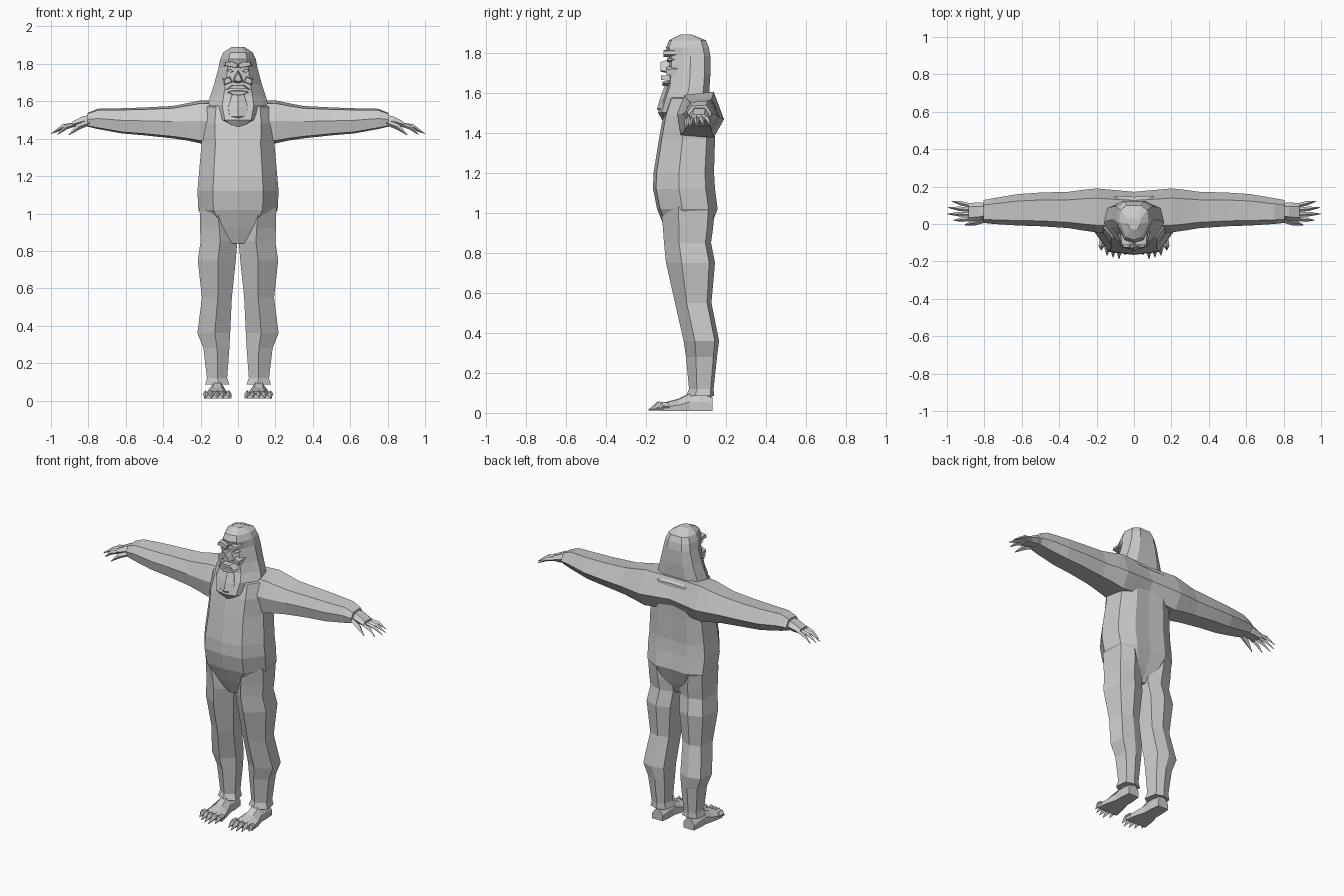
import bpy, bmesh
from mathutils import Vector

fur = bpy.data.materials.new("grey_fur")
fur.diffuse_color = (0.6, 0.6, 0.6, 1)


def finish(name, bm):
    bmesh.ops.recalc_face_normals(bm, faces=bm.faces)
    me = bpy.data.meshes.new(name)
    bm.to_mesh(me)
    bm.free()
    me.materials.append(fur)
    ob = bpy.data.objects.new(name, me)
    bpy.context.collection.objects.link(ob)
    return ob


def loft(name, rings, side=1):
    """Skin a list of point rings, capped at both ends; side=-1 mirrors in x."""
    bm = bmesh.new()
    vs = [[bm.verts.new((p[0] * side, p[1], p[2])) for p in r] for r in rings]
    n = len(rings[0])
    for a, b in zip(vs, vs[1:]):
        for i in range(n):
            j = (i + 1) % n
            bm.faces.new((a[i], a[j], b[j], b[i]))
    bm.faces.new(vs[0])
    bm.faces.new(vs[-1])
    return finish(name, bm)


def body_ring(z, rx, yf, yb, half):
    """Symmetric ring from half outline of (x fraction, depth fraction)."""
    pts = [(u * rx, yf + v * (yb - yf), z) for u, v in half]
    return pts + [(-x, y, zz) for x, y, zz in reversed(pts) if x > 1e-6]


def spike(name, base, tip, w, h, side, bend=0.012):
    """Tapered four-sided digit with one knuckle."""
    base, tip = Vector(base), Vector(tip)
    d = (tip - base).normalized()
    across = d.cross(Vector((0, 0, 1))).normalized()
    up = across.cross(d)
    rings = []
    for t, s, lift in ((0, .9, 0), (.5, 1, bend), (1, .12, 0)):
        c = base.lerp(tip, t) + up * lift
        rings.append([c + across * w * s, c + up * h * s, c - across * w * s, c - up * h * s])
    loft(name, rings, side)


# Torso
half = [(0, 0), (.62, .05), (1, .42), (.93, .85), (.5, 1), (0, .98)]
torso = [(.84, .05, -.07, .08), (.92, .14, -.105, .12), (1.02, .212, -.145, .158),
         (1.12, .217, -.165, .145), (1.2, .21, -.162, .14), (1.37, .195, -.135, .145),
         (1.48, .2, -.115, .15), (1.57, .19, -.085, .15), (1.61, .1, -.04, .11)]
loft("torso", [body_ring(*r, half) for r in torso])

# Head with hood-like mane and beard
hhalf = [(0, 0), (.52, .07), (.85, .36), (1, .52), (.9, .86), (.5, 1), (0, 1)]
head = [(1.465, .05, -.12, .05), (1.5, .135, -.14, .11), (1.58, .163, -.115, .115),
        (1.63, .148, -.095, .118), (1.69, .128, -.09, .122), (1.78, .104, -.085, .122),
        (1.825, .095, -.1, .115), (1.862, .078, -.085, .1), (1.89, .035, -.03, .03)]
loft("head", [body_ring(*r, hhalf) for r in head])


def plate(name, outline, y0, y1, shrink):
    """Raised facial form: outline in (x, z), narrowing towards the front."""
    cx = sum(p[0] for p in outline) / len(outline)
    cz = sum(p[1] for p in outline) / len(outline)
    front = [(cx + (x - cx) * shrink, y1, cz + (z - cz) * shrink) for x, z in outline]
    loft(name, [[(x, y0, z) for x, z in outline], front])


# Face
for s, tag in ((1, "left"), (-1, "right")):
    plate("brow_" + tag, [(0, 1.775), (s * .075, 1.79), (s * .07, 1.81), (s * .03, 1.815), (0, 1.80)],
          -.05, -.112, .85)
    plate("eye_" + tag, [(s * .018, 1.762), (s * .04, 1.752), (s * .065, 1.765), (s * .045, 1.775)],
          -.05, -.094, .8)
    plate("cheek_" + tag, [(s * .02, 1.70), (s * .08, 1.68), (s * .085, 1.72), (s * .04, 1.74)],
          -.04, -.1, .6)
plate("nose", [(-.035, 1.70), (0, 1.69), (.035, 1.70), (.018, 1.745), (0, 1.775), (-.018, 1.745)],
      -.06, -.128, .55)
plate("upper_lip", [(-.075, 1.66), (-.03, 1.668), (.03, 1.668), (.075, 1.66), (.035, 1.69), (-.035, 1.69)],
      -.05, -.125, .75)
plate("lower_lip", [(-.065, 1.65), (-.03, 1.632), (.03, 1.632), (.065, 1.65), (.03, 1.658), (-.03, 1.658)],
      -.05, -.118, .8)
beard = [(1.475, .03, -.115, 0), (1.52, .075, -.145, 0), (1.57, .085, -.13, 0), (1.63, .055, -.108, 0)]
loft("beard", [body_ring(*r, [(0, 0), (.6, .15), (1, .6), (.8, 1)]) for r in beard])

# Leg rows: z, inner x, outer x, front y, back y
leg = [(1.03, .03, .205, -.125, .145), (.92, .008, .203, -.115, .135), (.85, .004, .2, -.11, .125),
       (.75, .012, .215, -.1, .145), (.55, .033, .193, -.055, .127), (.36, .042, .217, -.012, .165),
       (.28, .046, .185, 0, .155), (.12, .058, .166, .015, .138), (.085, .045, .176, .002, .14)]
leg_sec = [(.47, 0), (1, .32), (.93, .88), (.5, 1), (.1, .88), (0, .3)]
# Arm rows: x, front y, back y, bottom z, top z
arm = [(0, -.04, .172, 1.4, 1.6), (.2, -.045, .19, 1.375, 1.605), (.27, -.035, .183, 1.39, 1.59),
       (.35, -.022, .172, 1.402, 1.575), (.5, -.012, .168, 1.418, 1.567), (.62, -.008, .16, 1.428, 1.563),
       (.75, 0, .138, 1.452, 1.56), (.805, .006, .128, 1.465, 1.538)]
arm_sec = [(0, .52), (.16, .93), (.78, 1), (1, .4), (.78, 0), (.08, .06)]
# Foot rows: y, inner x, outer x, top z
foot = [(.132, .075, .15, .08), (.07, .068, .155, .1), (.02, .068, .155, .1),
        (-.04, .05, .172, .07), (-.115, .036, .182, .05)]
# Hand rows: x, front y, back y, bottom z, top z
hand = [(.77, .03, .11, 1.475, 1.53), (.83, .018, .115, 1.465, 1.52), (.885, .014, .112, 1.462, 1.492)]

for s, tag in ((1, "left"), (-1, "right")):
    loft("leg_" + tag, [[(a + u * (b - a), f + v * (k - f), z) for u, v in leg_sec]
                        for z, a, b, f, k in leg], s)
    loft("arm_" + tag, [[(x, f + u * (k - f), b + v * (t - b)) for u, v in arm_sec]
                        for x, f, k, b, t in arm], s)
    loft("foot_" + tag, [[(a, y, .01), (a, y, t * .6), (a + .3 * (b - a), y, t),
                          (a + .7 * (b - a), y, t * .95), (b, y, t * .55), (b, y, .01)]
                         for y, a, b, t in foot], s)
    loft("hand_" + tag, [[(x, f, (b + t) / 2), (x, f + .02, t), (x, k - .02, t),
                          (x, k, (b + t) / 2), (x, k - .02, b), (x, f + .02, b)]
                         for x, f, k, b, t in hand], s)
    # Toes
    for i, y in enumerate((-.165, -.188, -.18, -.168, -.14)):
        x = .05 + i * .03
        spike(f"toe_{tag}_{i + 1}", (x, -.085, .032), (x + .002 * (i - 1), y, .014), .016, .022, s)
    # Fingers and thumb
    for i, tx in enumerate((.965, 1.0, .995, .975)):
        y = .028 + i * .023
        spike(f"finger_{tag}_{i + 1}", (.865, y, 1.478), (tx, .02 + i * .034, 1.422 + .004 * i),
              .012, .012, s)
    spike("thumb_" + tag, (.79, .025, 1.488), (.905, -.005, 1.42), .017, .016, s)
